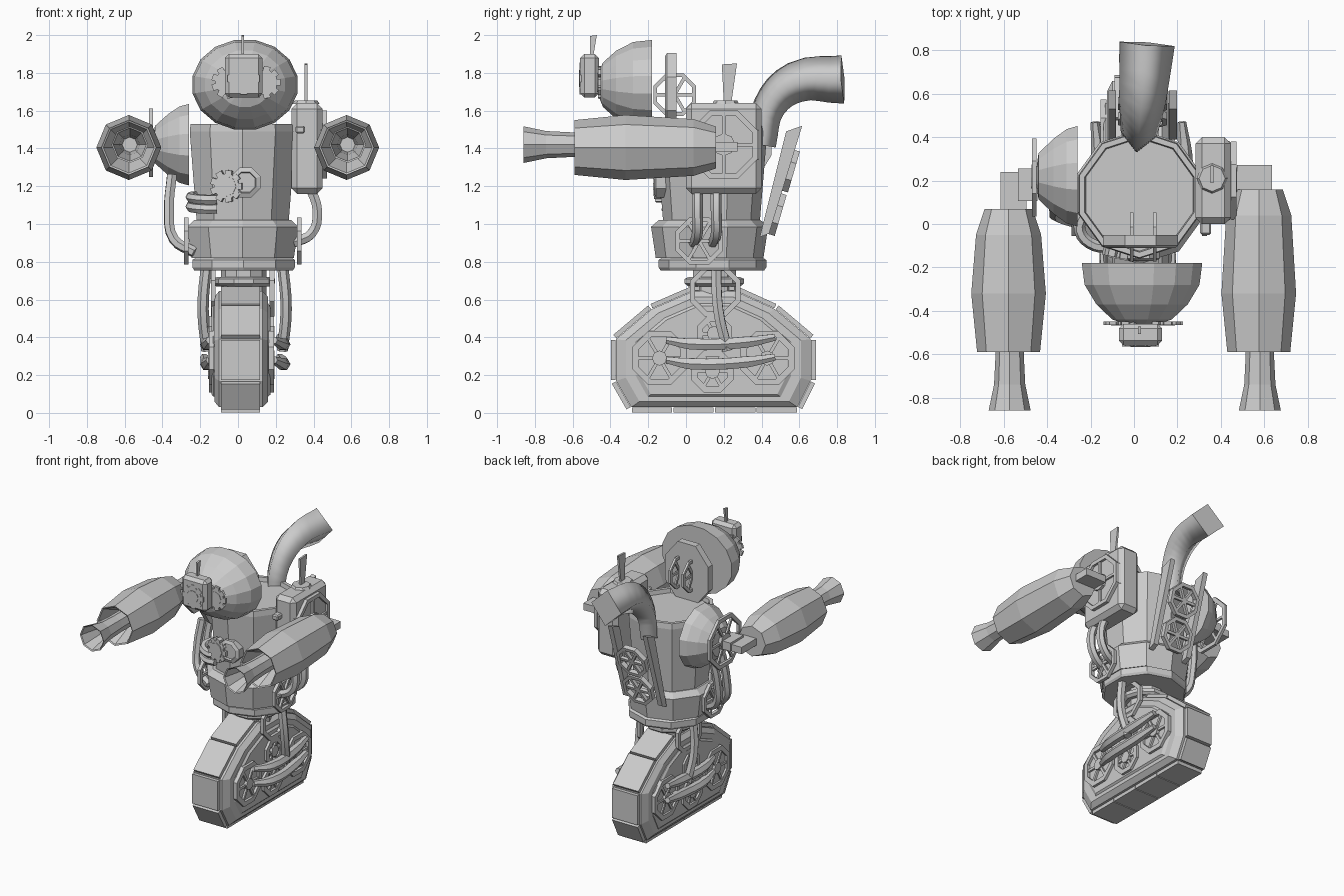
import bpy, bmesh, math
from mathutils import Vector, Matrix

if "Cube" in bpy.data.objects:
    bpy.data.objects.remove(bpy.data.objects["Cube"])

CX = 0.025  # body centre line


def finish(name, bm, smooth=False):
    bmesh.ops.remove_doubles(bm, verts=bm.verts, dist=1e-5)
    bmesh.ops.recalc_face_normals(bm, faces=bm.faces)
    me = bpy.data.meshes.new(name)
    bm.to_mesh(me)
    bm.free()
    ob = bpy.data.objects.new(name, me)
    bpy.context.collection.objects.link(ob)
    return ob


def frame(c, d):
    """Local Z along d, local Y towards world up."""
    d = Vector(d)
    rot = Matrix() if abs(d.z) > 0.99 else d.to_track_quat('Z', 'Y').to_matrix().to_4x4()
    return Matrix.Translation(c) @ rot


def ring_faces(bm, rings, closed=False):
    n = len(rings[0])
    pairs = list(zip(rings, rings[1:])) + ([(rings[-1], rings[0])] if closed else [])
    for a, b in pairs:
        for i in range(n):
            j = (i + 1) % n
            bm.faces.new((a[i], a[j], b[j], b[i]))


def add_lathe(bm, prof, m, n, rot=0.0, sx=1.0, sy=1.0, closed=False):
    rings = []
    for t, r in prof:
        r = max(r, 1e-7)
        rings.append([bm.verts.new(m @ Vector((r * sx * math.cos(rot + 2 * math.pi * i / n),
                                               r * sy * math.sin(rot + 2 * math.pi * i / n), t))) for i in range(n)])
    ring_faces(bm, rings, closed)


def lathe(name, prof, c, d, n=8, rot=0.0, sx=1.0, sy=1.0):
    bm = bmesh.new()
    add_lathe(bm, prof, frame(c, d), n, rot, sx, sy)
    return finish(name, bm)


def wheel(name, c, d, r, w=0.025, t=0.012, spokes=3, hub=0.0, teeth=0):
    """Flat octagonal ring with cross spokes, optional hub and teeth."""
    bm = bmesh.new()
    m = frame(c, d)
    add_lathe(bm, [(-t, r), (t, r), (t, r - w), (-t, r - w)], m, 8, math.pi / 8, closed=True)
    for k in range(spokes):
        bmesh.ops.create_cube(bm, size=1, matrix=m @ Matrix.Rotation(math.pi * k / spokes, 4, 'Z')
                              @ Matrix.Diagonal((2 * r - w, 0.018, t * 1.4, 1)))
    if hub:
        add_lathe(bm, [(-t, 0), (-t, hub), (t * 1.3, hub), (t * 1.3, 0)], m, 8)
    for k in range(teeth):
        bmesh.ops.create_cube(bm, size=1, matrix=m @ Matrix.Rotation(2 * math.pi * k / teeth, 4, 'Z')
                              @ Matrix.Translation((r, 0, 0)) @ Matrix.Diagonal((0.03, 0.035, 2 * t, 1)))
    return finish(name, bm)


def box(name, c, size, bevel=0.0, rx=0.0):
    bm = bmesh.new()
    bmesh.ops.create_cube(bm, size=1, matrix=Matrix.Translation(c) @ Matrix.Rotation(rx, 4, 'X')
                          @ Matrix.Diagonal((*size, 1)))
    if bevel:
        bmesh.ops.bevel(bm, geom=bm.edges[:], offset=bevel, segments=1, affect='EDGES')
    return finish(name, bm)


def loft_x(name, outline, sections, pivot):
    """Loft a (y, z) outline through (x, scale) sections, capped."""
    bm = bmesh.new()
    rings = [[bm.verts.new((x, pivot[0] + (y - pivot[0]) * s, pivot[1] + (z - pivot[1]) * s))
              for y, z in outline] for x, s in sections]
    ring_faces(bm, rings)
    bm.faces.new(rings[0])
    bm.faces.new(rings[-1])
    return finish(name, bm)


def hose(name, pts, r, res=1, radii=None):
    cu = bpy.data.curves.new(name, 'CURVE')
    cu.dimensions = '3D'
    cu.bevel_depth, cu.bevel_resolution, cu.use_fill_caps, cu.resolution_u = r, res, True, 4
    sp = cu.splines.new('BEZIER')
    sp.bezier_points.add(len(pts) - 1)
    for i, (b, p) in enumerate(zip(sp.bezier_points, pts)):
        b.co = p
        b.handle_left_type = b.handle_right_type = 'AUTO'
        b.radius = radii[i] if radii else 1
    ob = bpy.data.objects.new(name, cu)
    bpy.context.collection.objects.link(ob)
    bpy.ops.object.select_all(action='DESELECT')
    ob.select_set(True)
    bpy.context.view_layer.objects.active = ob
    bpy.ops.object.convert(target='MESH')
    bpy.ops.object.shade_smooth_by_angle(angle=math.radians(100 if res == 0 else 50))


# Track hull and tread plates
track = [(-0.29, 0.03), (0.59, 0.03), (0.66, 0.17), (0.66, 0.39), (0.47, 0.55), (0.26, 0.645),
         (0.04, 0.645), (-0.18, 0.55), (-0.37, 0.39), (-0.37, 0.17)]
loft_x("track_hull", track, [(-0.125, 0.9), (-0.1, 1), (0.13, 1), (0.16, 0.9)], (0.145, 0.33))
loft_x("track_side_panel", track, [(-0.14, 0.76), (-0.13, 0.8), (0.16, 0.8), (0.172, 0.76)], (0.145, 0.31))
for i, a in enumerate(track):
    b = track[(i + 1) % len(track)]
    parts = 4 if i == 0 else 1
    va, vb = Vector(a), Vector(b)
    d = (vb - va) / parts
    out = Vector((d.y, -d.x)).normalized() * 0.015
    for k in range(parts):
        p = va + d * (k + 0.5) + out
        box("tread_plate", (0.013, p.x, p.y), (0.205, d.length * 0.97, 0.025), 0, math.atan2(d.y, d.x))
for s in (-1, 1):
    x = 0.018 + s * 0.158
    for y, z, r in ((-0.14, 0.29, 0.155), (0.14, 0.22, 0.12), (0.43, 0.29, 0.155), (0.15, 0.42, 0.1)):
        wheel("track_wheel", (x, y, z), (s, 0, 0), r, 0.035, 0.014, 3, 0.04)
    # Leg hoses and side rings
    x = 0.035 + s * 0.2
    hose("leg_hose", [(x, 0.16, 0.8), (x + s * 0.02, 0.17, 0.55), (x, 0.22, 0.33)], 0.03)
    for z in (0.28, 0.385):
        hose("track_hose", [(0.02 + s * 0.17, -0.1, z), (x, 0.03, z - 0.02), (x, 0.32, z - 0.01),
                            (0.02 + s * 0.2, 0.47, z + 0.015)], 0.034, 1, [0.6, 1, 1, 0.6])
    wheel("hip_ring", (0.025 + s * 0.155, 0.155, 0.645), (s, 0, 0), 0.145, 0.03, 0.012, 0)
    wheel("waist_ring", (0.025 + s * 0.3, 0.07, 0.91), (s, 0, 0), 0.135, 0.025, 0.012, 3)

# Waist and torso
lathe("neck_pivot", [(0.6, 0), (0.6, 0.12), (0.8, 0.12), (0.8, 0)], (0.03, 0.15, 0), (0, 0, 1), 10)
lathe("pivot_disc", [(0.67, 0), (0.67, 0.145), (0.685, 0.165), (0.71, 0.165), (0.72, 0.14), (0.72, 0)],
      (0.03, 0.15, 0), (0, 0, 1), 10)
lathe("waist_collar", [(0.755, 0), (0.755, 0.275), (0.77, 0.285), (0.81, 0.285), (0.825, 0.26), (0.825, 0)],
      (0.03, 0.14, 0), (0, 0, 1), 10, math.pi / 10)
lathe("hip_drum", [(0.82, 0), (0.82, 0.285), (0.985, 0.31), (1.02, 0.27), (1.02, 0)],
      (CX, 0.125, 0), (0, 0, 1), 10, math.pi / 10)
lathe("torso", [(1.0, 0), (1.0, 0.255), (1.49, 0.295), (1.53, 0.29), (1.53, 0.265), (1.5, 0.26), (1.5, 0)],
      (CX, 0.135, 0), (0, 0, 1), 10, math.pi / 10)

# Chest gauge, gear and small hoses
lathe("chest_gauge", [(-0.05, 0), (-0.05, 0.085), (0.02, 0.085), (0.03, 0.06), (0.015, 0.055), (0.015, 0)],
      (0.04, -0.14, 1.22), (0, -1, 0), 8, math.pi / 8)
wheel("chest_gear", (-0.06, -0.14, 1.2), (-0.2, -1, 0), 0.07, 0.03, 0.018, 2, 0.055, 9)
for z in (1.08, 1.13):
    hose("chest_hose", [(-0.23, 0.05, z + 0.02), (-0.25, -0.03, z + 0.01), (-0.18, -0.1, z), (-0.11, -0.1, z)], 0.027)

# Head dome, mounting plate and steering rings
lathe("head_dome", [(0.0, 0), (0.0, 0.283), (0.1, 0.27), (0.19, 0.215), (0.26, 0.14), (0.28, 0.08), (0.28, 0)],
      (0.037, -0.18, 1.737), (0, -1, 0), 16, math.pi / 16, 1, 0.855)
lathe("head_back_plate", [(-0.03, 0), (-0.03, 0.215), (0.02, 0.215), (0.03, 0.2), (0.03, 0)],
      (0.03, -0.08, 1.69), (0, -1, 0), 8, math.pi / 8, 0.87, 1.08)
for x in (-0.01, 0.095):
    wheel("neck_ring", (x, -0.06, 1.685), (1, 0, 0), 0.122, 0.022, 0.008, 3)

# Eye box with side gears and aerial
box("eye_box", (0.03, -0.51, 1.785), (0.2, 0.1, 0.23), 0.022)
wheel("eye_lens", (0.03, -0.558, 1.77), (0, -1, 0), 0.07, 0.025, 0.006, 2, 0.045, 8)
for x in (-0.055, 0.14):
    wheel("eye_gear", (x, -0.457, 1.75), (0, -1, 0), 0.07, 0.03, 0.008, 3, 0.05, 9)


def aerial(name, x, y, z0, z1, w0, w1, lean):
    loft_x(name, [(y - w0, z0), (y + w0, z0), (y + lean + w1, z1), (y + lean - w1, z1 - 0.005)],
           [(x - 0.007, 1), (x + 0.007, 1)], (y, z0))


aerial("eye_aerial", 0.025, -0.5, 1.88, 2.0, 0.008, 0.018, 0.01)

# Exhaust pipe, diamond section flaring outwards
hose("exhaust_pipe", [(0.02, 0.4, 1.42), (0.025, 0.44, 1.62), (0.04, 0.58, 1.75), (0.06, 0.83, 1.765)],
     0.128, 0, [0.6, 0.68, 0.85, 1])

# Back radiator: two leaning fins and two fans
for x in (-0.1, 0.18):
    loft_x("back_fin", [(0.39, 0.93), (0.44, 0.95), (0.615, 1.52), (0.53, 1.49)],
           [(x - 0.018, 1), (x + 0.018, 1)], (0.5, 1.2))
for y, z in ((0.485, 1.05), (0.555, 1.28)):
    wheel("back_fan", (0.04, y, z), (0, 0.96, -0.28), 0.122, 0.025, 0.017, 3)

# Left shoulder: dome with ring
lathe("shoulder_dome", [(0, 0), (0, 0.24), (0.05, 0.225), (0.11, 0.18), (0.18, 0.11), (0.195, 0)],
      (-0.26, 0.22, 1.42), (-1, 0, 0), 12, math.pi / 12, 1, 0.93)
wheel("shoulder_ring_left", (-0.46, 0.215, 1.43), (-1, 0, 0), 0.195, 0.03, 0.01, 3, 0.06)

# Right shoulder: chamfered box, ring, cap and aerial
box("shoulder_box", (0.365, 0.2, 1.4), (0.165, 0.4, 0.48), 0.03)
lathe("shoulder_panel", [(0, 0), (0, 0.2), (0.02, 0.185), (0.02, 0)], (0.435, 0.2, 1.42), (1, 0, 0), 8, math.pi / 8)
wheel("shoulder_ring_right", (0.46, 0.2, 1.42), (1, 0, 0), 0.195, 0.03, 0.012, 2, 0.06)
lathe("shoulder_cap", [(0, 0), (0, 0.072), (0.02, 0.06), (0.02, 0)], (0.36, 0.21, 1.635), (0, 0, 1), 8)
aerial("shoulder_aerial", 0.36, 0.22, 1.64, 1.85, 0.02, 0.04, 0.01)
box("shoulder_latch", (0.33, -0.02, 1.5), (0.05, 0.06, 0.04), 0.008)

# Arm links and cannons
box("arm_link_right", (0.555, 0.21, 1.41), (0.16, 0.125, 0.05))
box("arm_link_left", (-0.555, 0.15, 1.41), (0.12, 0.18, 0.05))
box("arm_link_left_stub", (-0.49, 0.18, 1.42), (0.09, 0.15, 0.06))
for side, x, y0 in (("right", 0.575, 0.16), ("left", -0.578, 0.07)):
    lathe("cannon_body_" + side, [(-y0, 0), (-y0, 0.11), (0.12 - y0, 0.15), (0.32, 0.172), (0.59, 0.145),
                                  (0.585, 0.135), (0.42, 0.06), (0.42, 0)], (x, 0, 1.405), (0, -1, 0))
    lathe("cannon_muzzle_" + side, [(0.4, 0), (0.4, 0.065), (0.6, 0.065), (0.74, 0.072), (0.86, 0.097),
                                    (0.855, 0.088), (0.72, 0.055), (0.6, 0.04), (0.6, 0)],
          (x + 0.005, 0, 1.42), (0, -1, 0))

# Arm hoses from shoulders to hips
for y in (0.06, 0.16):
    hose("arm_hose_right", [(0.38, y, 1.2), (0.42, y, 1.07), (0.39, y, 0.95), (0.29, y - 0.02, 0.9)], 0.029)
    hose("arm_hose_left", [(-0.35, y + 0.03, 1.26), (-0.365, y, 1.08), (-0.34, y - 0.03, 0.92),
                           (-0.23, y - 0.06, 0.85)], 0.029)
